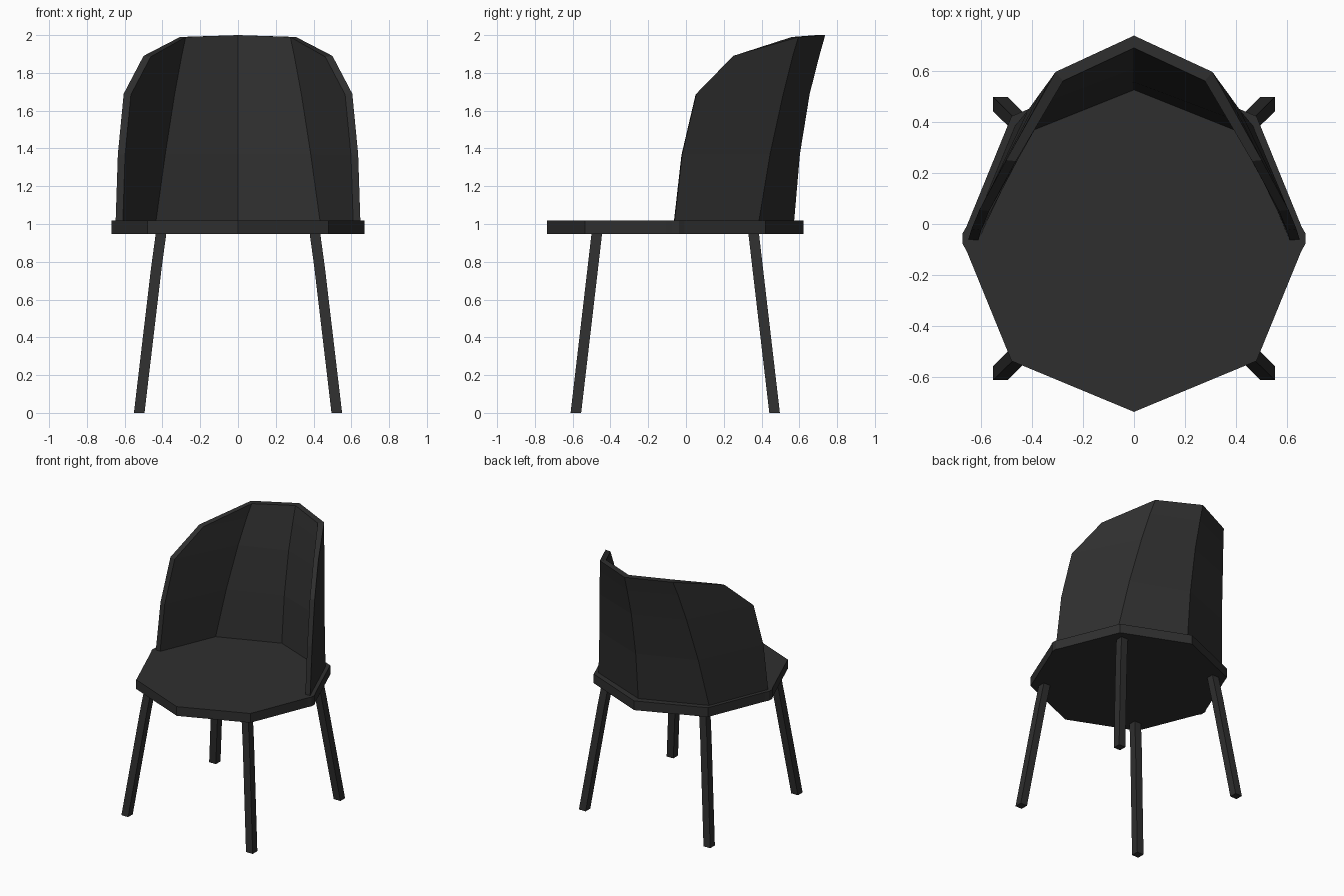
import bpy
import bmesh
from mathutils import Vector

cube = bpy.data.objects.get("Cube")
if cube:
    bpy.data.objects.remove(cube, do_unlink=True)

black = bpy.data.materials.new("matte_black")
black.use_nodes = True
COLOUR = (0.028, 0.028, 0.028, 1)
black.diffuse_color = COLOUR
shader = black.node_tree.nodes["Principled BSDF"]
shader.inputs["Base Color"].default_value = COLOUR
shader.inputs["Roughness"].default_value = 0.8

MID_Y = -0.057  # centre of seat and legs


def finish(name, bm):
    bmesh.ops.remove_doubles(bm, verts=bm.verts, dist=0.0005)
    bmesh.ops.recalc_face_normals(bm, faces=bm.faces)
    mesh = bpy.data.meshes.new(name)
    bm.to_mesh(mesh)
    bm.free()
    mesh.materials.append(black)
    obj = bpy.data.objects.new(name, mesh)
    bpy.context.collection.objects.link(obj)
    return obj


def loft(name, rings):
    """Skin a stack of equal rings and cap both ends."""
    bm = bmesh.new()
    loops = [[bm.verts.new(p) for p in ring] for ring in rings]
    n = len(loops[0])
    for a, b in zip(loops, loops[1:]):
        for i in range(n):
            j = (i + 1) % n
            bm.faces.new((a[i], a[j], b[j], b[i]))
    bm.faces.new(loops[0])
    bm.faces.new(loops[-1])
    return finish(name, bm)


# Seat: octagonal slab with clipped side corners
half = [(0, -0.678), (0.479, -0.479), (0.655, -0.048), (0.671, -0.02),
        (0.671, 0.02), (0.655, 0.048), (0.479, 0.479), (0, 0.678)]
outline = half + [(-x, y) for x, y in reversed(half[1:-1])]
loft("seat", [[(x, y + MID_Y, z) for x, y in outline] for z in (0.948, 1.018)])

# Legs: square section, splayed, with a slight bend near the seat
R = 0.028
bends = [(0.523, 0.526, 0), (0.432, 0.436, 0.77), (0.406, 0.414, 0.96)]
for end, sy in (("front", -1), ("back", 1)):
    for side, sx in (("left", 1), ("right", -1)):
        rings = [[(sx * x + dx, sy * y + MID_Y + dy, z)
                  for dx, dy in ((-R, -R), (R, -R), (R, R), (-R, R))]
                 for x, y, z in bends]
        loft(f"{end}_{side}_leg", rings)

# Backrest: faceted shell, rows from bottom to top of spine, crease and front edge
spine = [(0, 0.572, 1.01), (0, 0.603, 1.37), (0, 0.655, 1.69),
         (0, 0.706, 1.89), (0, 0.737, 2.0)]
crease = [(0.465, 0.385, 1.01), (0.415, 0.445, 1.37), (0.365, 0.515, 1.69),
          (0.328, 0.565, 1.89), (0.307, 0.595, 1.99)]
edge = [(0.648, -0.061, 1.01), (0.636, -0.02, 1.37), (0.605, 0.055, 1.69),
        (0.5, 0.25, 1.89), (0.307, 0.595, 1.99)]
columns = [[Vector(p) for p in col] for col in (spine, crease, edge)]
inset = [Vector((0, -0.048, 0)), Vector((-0.03, -0.035, 0)), Vector((-0.038, -0.004, -0.005))]

# The front edge runs into the crease at the top
inner = [[p + d for p in col] for col, d in zip(columns, inset)]
inner[2][-1] = inner[1][-1].copy()


def mirrored(cols):
    flip = [[Vector((-p.x, p.y, p.z)) for p in col] for col in reversed(cols[1:])]
    return flip + cols


outer, inner = mirrored(columns), mirrored(inner)
bm = bmesh.new()


def quad(*points):
    unique = []
    for p in points:
        if all((p - q).length > 0.001 for q in unique):
            unique.append(p)
    if len(unique) > 2:
        bm.faces.new([bm.verts.new(p) for p in unique])


last = len(spine) - 1
for c in range(len(outer) - 1):
    for shell in (outer, inner):
        for r in range(last):
            quad(shell[c][r], shell[c + 1][r], shell[c + 1][r + 1], shell[c][r + 1])
    for r in (0, last):
        quad(outer[c][r], outer[c + 1][r], inner[c + 1][r], inner[c][r])
for c in (0, len(outer) - 1):
    for r in range(last):
        quad(outer[c][r], outer[c][r + 1], inner[c][r + 1], inner[c][r])
finish("backrest", bm)
